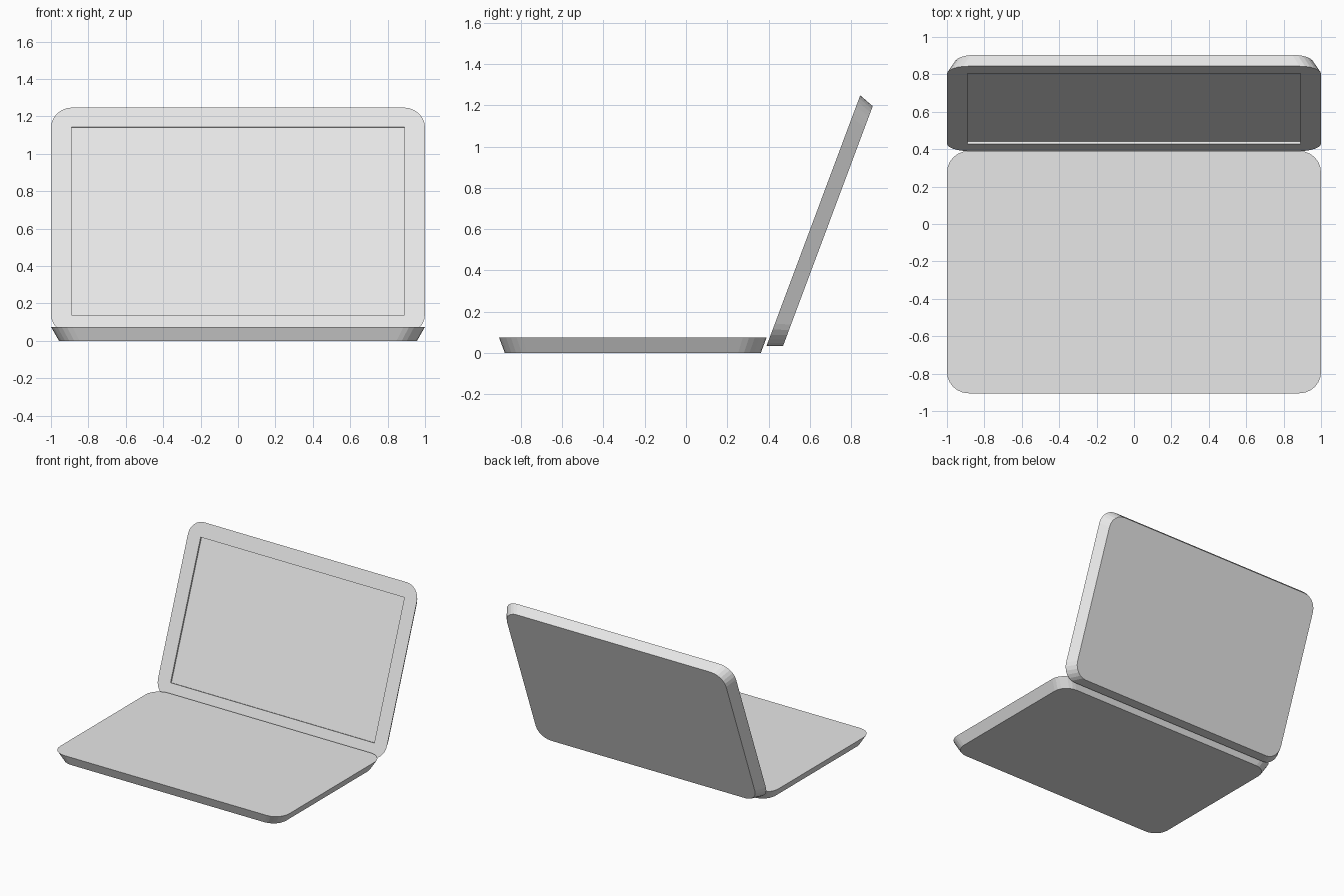
import bpy, bmesh, math

if "Cube" in bpy.data.objects:
    bpy.data.objects.remove(bpy.data.objects["Cube"])

W, L, T = 2.0, 1.295, 0.075      # panel width, length, thickness
RADIUS, TAPER, SEGS = 0.115, 0.957, 6
TILT = math.radians(69.5)        # lid opening angle about x

grey = bpy.data.materials.new("light_grey")
grey.diffuse_color = (0.8, 0.8, 0.8, 1)
grey.use_nodes = True
grey.node_tree.nodes["Principled BSDF"].inputs["Base Color"].default_value = grey.diffuse_color


def add_object(name, bm, loc, rot):
    bmesh.ops.recalc_face_normals(bm, faces=bm.faces)
    me = bpy.data.meshes.new(name)
    bm.to_mesh(me)
    bm.free()
    me.materials.append(grey)
    ob = bpy.data.objects.new(name, me)
    bpy.context.collection.objects.link(ob)
    ob.location = loc
    ob.rotation_euler = (rot, 0, 0)
    return ob


def tray(name, loc, rot=0):
    """Rounded slab, broad face at local z = 0, narrower face at z = -T."""
    outline = []
    for k, (sx, sy) in enumerate([(1, 1), (-1, 1), (-1, -1), (1, -1)]):
        cx, cy = sx * (W / 2 - RADIUS), sy * (L / 2 - RADIUS)
        for i in range(SEGS + 1):
            a = math.pi / 2 * (k + i / SEGS)
            outline.append((cx + RADIUS * math.cos(a), cy + RADIUS * math.sin(a)))
    bm = bmesh.new()
    top = [bm.verts.new((x, y, 0)) for x, y in outline]
    low = [bm.verts.new((x * TAPER, y * TAPER, -T)) for x, y in outline]
    bm.faces.new(top)
    bm.faces.new(low[::-1])
    n = len(outline)
    for i in range(n):
        j = (i + 1) % n
        bm.faces.new((top[i], low[i], low[j], top[j]))
    return add_object(name, bm, loc, rot)


# Base and lid share one tapered slab shape
base = tray("base", (0, -0.2575, T))
lid_centre = (0, 0.39 + L / 2 * math.cos(TILT), 0.035 + L / 2 * math.sin(TILT))
lid = tray("lid", lid_centre, TILT)

# Shallow rectangular screen recess cut into the lid
bm = bmesh.new()
bmesh.ops.create_cube(bm, size=1)
bmesh.ops.scale(bm, vec=(1.78, L - 0.222, 0.024), verts=bm.verts)
cutter = add_object("screen_cutter", bm, lid_centre, TILT)
cutter.hide_render = True
cutter.display_type = 'WIRE'

cut = lid.modifiers.new("screen_recess", 'BOOLEAN')
cut.operation = 'DIFFERENCE'
cut.solver = 'EXACT'
cut.object = cutter
